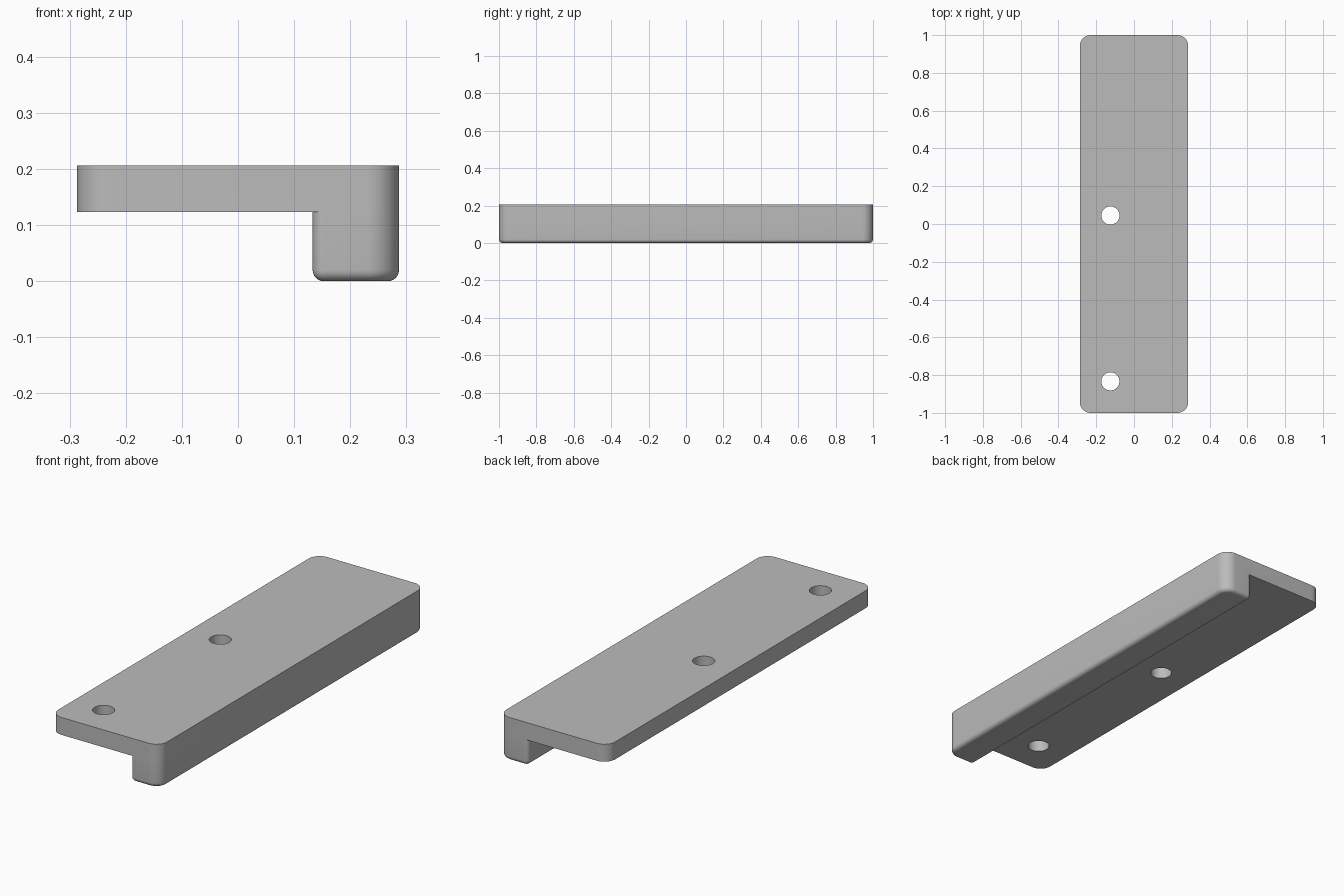
import bpy, bmesh, math

cube = bpy.data.objects.get("Cube")
if cube:
    bpy.data.objects.remove(cube, do_unlink=True)

HALF_X, HALF_Y = 0.287, 1.0
PLATE_Z, TOP_Z = 0.123, 0.206
LIP_X = 0.133
CORNER, FILLET = 0.057, 0.02
HOLES = [(-0.125, 0.045), (-0.125, -0.833)]
HOLE_RADIUS = 0.048

grey = bpy.data.materials.new("plain grey")
grey.use_nodes = True
colour = (0.5, 0.5, 0.5, 1)
grey.diffuse_color = colour
grey.node_tree.nodes["Principled BSDF"].inputs["Base Color"].default_value = colour


def rounded_slab(name, x0, x1, z0, z1, left_radius, right_radius, fillet=0):
    """Slab with rounded upright corners and an optional rounded bottom rim."""
    bm = bmesh.new()
    outline = []
    corners = [(x1, HALF_Y, right_radius), (x0, HALF_Y, left_radius),
               (x0, -HALF_Y, left_radius), (x1, -HALF_Y, right_radius)]
    for i, (x, y, r) in enumerate(corners):
        cx = x - math.copysign(r, x - (x0 + x1) / 2)
        cy = y - math.copysign(r, y)
        for k in range(13):
            a = math.pi / 2 * (i + k / 12)
            outline.append(bm.verts.new((cx + r * math.cos(a), cy + r * math.sin(a), z0)))
    base = bm.faces.new(outline)
    wall = bmesh.ops.extrude_face_region(bm, geom=[base])
    for v in wall["geom"]:
        if isinstance(v, bmesh.types.BMVert):
            v.co.z = z1
    bmesh.ops.recalc_face_normals(bm, faces=bm.faces)
    if fillet:
        rim = [e for e in bm.edges if all(abs(v.co.z - z0) < 1e-5 for v in e.verts)]
        bmesh.ops.bevel(bm, geom=rim, offset=fillet, segments=6, profile=0.5,
                        affect='EDGES', clamp_overlap=False)
    mesh = bpy.data.meshes.new(name)
    bm.to_mesh(mesh)
    bm.free()
    obj = bpy.data.objects.new(name, mesh)
    bpy.context.collection.objects.link(obj)
    mesh.materials.append(grey)
    return obj


def apply_boolean(target, tool, operation):
    bpy.context.view_layer.objects.active = target
    mod = target.modifiers.new(operation.lower(), 'BOOLEAN')
    mod.operation, mod.solver, mod.object = operation, 'EXACT', tool
    bpy.ops.object.modifier_apply(modifier=mod.name)
    bpy.data.objects.remove(tool, do_unlink=True)


# Flat plate with a lip hanging along its left side
plate = rounded_slab("lipped_plate", -HALF_X, HALF_X, PLATE_Z, TOP_Z, CORNER, CORNER)
lip = rounded_slab("lip", LIP_X, HALF_X, 0, PLATE_Z, 0.021, CORNER, FILLET)
apply_boolean(plate, lip, 'UNION')

# Two screw holes through the plate
for x, y in HOLES:
    bpy.ops.mesh.primitive_cylinder_add(vertices=48, radius=HOLE_RADIUS, depth=0.4,
                                        location=(x, y, PLATE_Z))
    cutter = bpy.context.object
    cutter.name = "hole_cutter"
    cutter.hide_render = True
    cutter.data.materials.append(grey)
    apply_boolean(plate, cutter, 'DIFFERENCE')

bpy.ops.object.select_all(action='DESELECT')
plate.select_set(True)
bpy.context.view_layer.objects.active = plate
bpy.ops.object.shade_smooth_by_angle(angle=math.radians(30))
